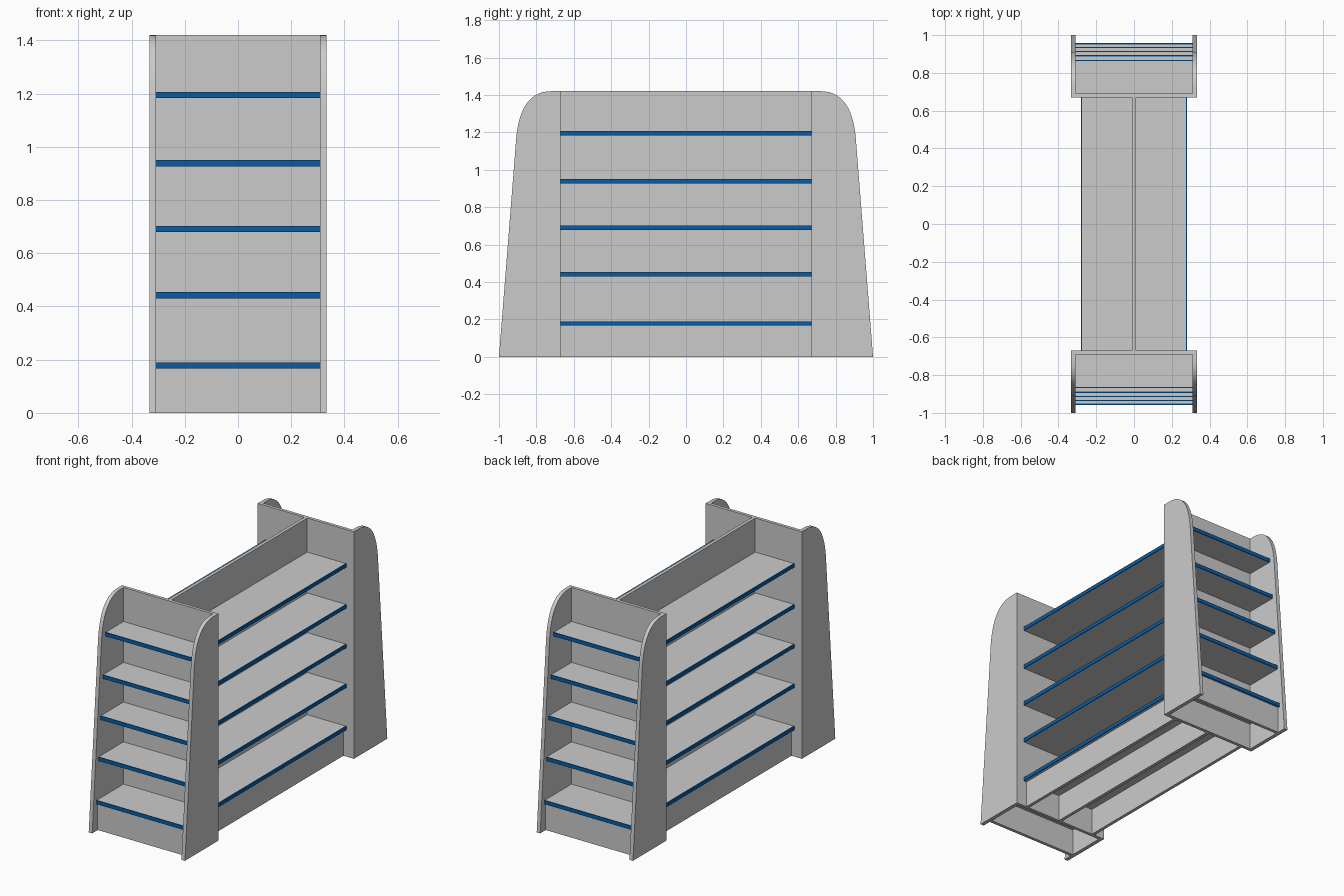
import bpy, math

if "Cube" in bpy.data.objects:
    bpy.data.objects.remove(bpy.data.objects["Cube"])

def material(name, rgb):
    m = bpy.data.materials.new(name)
    m.diffuse_color = (*rgb, 1)
    m.use_nodes = True
    m.node_tree.nodes["Principled BSDF"].inputs["Base Color"].default_value = m.diffuse_color
    return m

GREY = material("light_grey", (0.6, 0.6, 0.6))
BLUE = material("edge_blue", (0.003, 0.107, 0.36))

def make(name, verts, faces, mat, smooth=False):
    me = bpy.data.meshes.new(name)
    me.from_pydata(verts, [], faces)
    me.materials.append(mat)
    if smooth:
        for p in me.polygons:
            p.use_smooth = True
        me.set_sharp_from_angle(angle=math.radians(30))
    ob = bpy.data.objects.new(name, me)
    bpy.context.collection.objects.link(ob)
    return ob

def prism(name, profile, x0, x1, mat, smooth=False):
    """Extrude a counter-clockwise (y, z) profile along x."""
    n = len(profile)
    verts = [(x, y, z) for x in (x0, x1) for y, z in profile]
    faces = [tuple(reversed(range(n))), tuple(range(n, 2 * n))]
    faces += [(i, (i + 1) % n, n + (i + 1) % n, n + i) for i in range(n)]
    return make(name, verts, faces, mat, smooth)

def box(name, x, y, z, mat=GREY):
    x, y = sorted(x), sorted(y)
    return prism(name, [(y[0], z[0]), (y[1], z[0]), (y[1], z[1]), (y[0], z[1])],
                 x[0], x[1], mat)

H = 1.42            # overall height
W = 0.333           # half width of the end units
T = 0.024           # board thickness
E = 0.67            # where the end units begin
LIP = 0.006         # thickness of the blue edge strip
SHELVES = [0.19, 0.454, 0.703, 0.951, 1.207]    # shelf top heights

# curved outline of the end unit side panels
a, c, b = (0.91, 1.14), (0.895, H), (0.72, H)
side = [(E, 0), (1.0, 0)]
for i in range(15):
    t = i / 14
    side.append(tuple((1 - t) ** 2 * a[k] + 2 * t * (1 - t) * c[k] + t * t * b[k] for k in (0, 1)))
side.append((E, H))

# end units
for s, end in ((-1, "front"), (1, "back")):
    outline = side if s > 0 else [(-y, z) for y, z in reversed(side)]
    for sx, hand in ((-1, "left"), (1, "right")):
        xs = sorted((sx * W, sx * (W - T)))
        prism(f"{end}_{hand}_side_panel", outline, xs[0], xs[1], GREY, True)
    inner = (-W + T, W - T)
    box(f"{end}_back_panel", inner, (s * E, s * (E + 0.02)), (0, H))
    for i, z in enumerate(SHELVES):
        depth = 0.972 - 0.085 * z / 1.2 - 0.001
        depth = (0.957, 0.938, 0.917, 0.894, 0.868)[i]
        box(f"{end}_shelf_{i + 1}", inner, (s * (E + 0.02), s * (depth - LIP)), (z - T, z))
        box(f"{end}_shelf_edge_{i + 1}", inner, (s * (depth - LIP), s * depth), (z - T, z), BLUE)
    box(f"{end}_kick_board", inner, (s * 0.925, s * 0.945), (0, SHELVES[0] - T))

# long middle unit
box("middle_spine", (-0.01, 0.01), (-E, E), (0, H))
for sx, hand in ((-1, "left"), (1, "right")):
    for i, z in enumerate(SHELVES):
        box(f"{hand}_long_shelf_{i + 1}", (sx * 0.01, sx * (0.28 - LIP)), (-E, E), (z - T, z))
        box(f"{hand}_long_shelf_edge_{i + 1}", (sx * (0.28 - LIP), sx * 0.28), (-E, E), (z - T, z), BLUE)
    box(f"{hand}_long_kick_board", (sx * 0.24, sx * 0.26), (-E, E), (0, SHELVES[0] - T))
